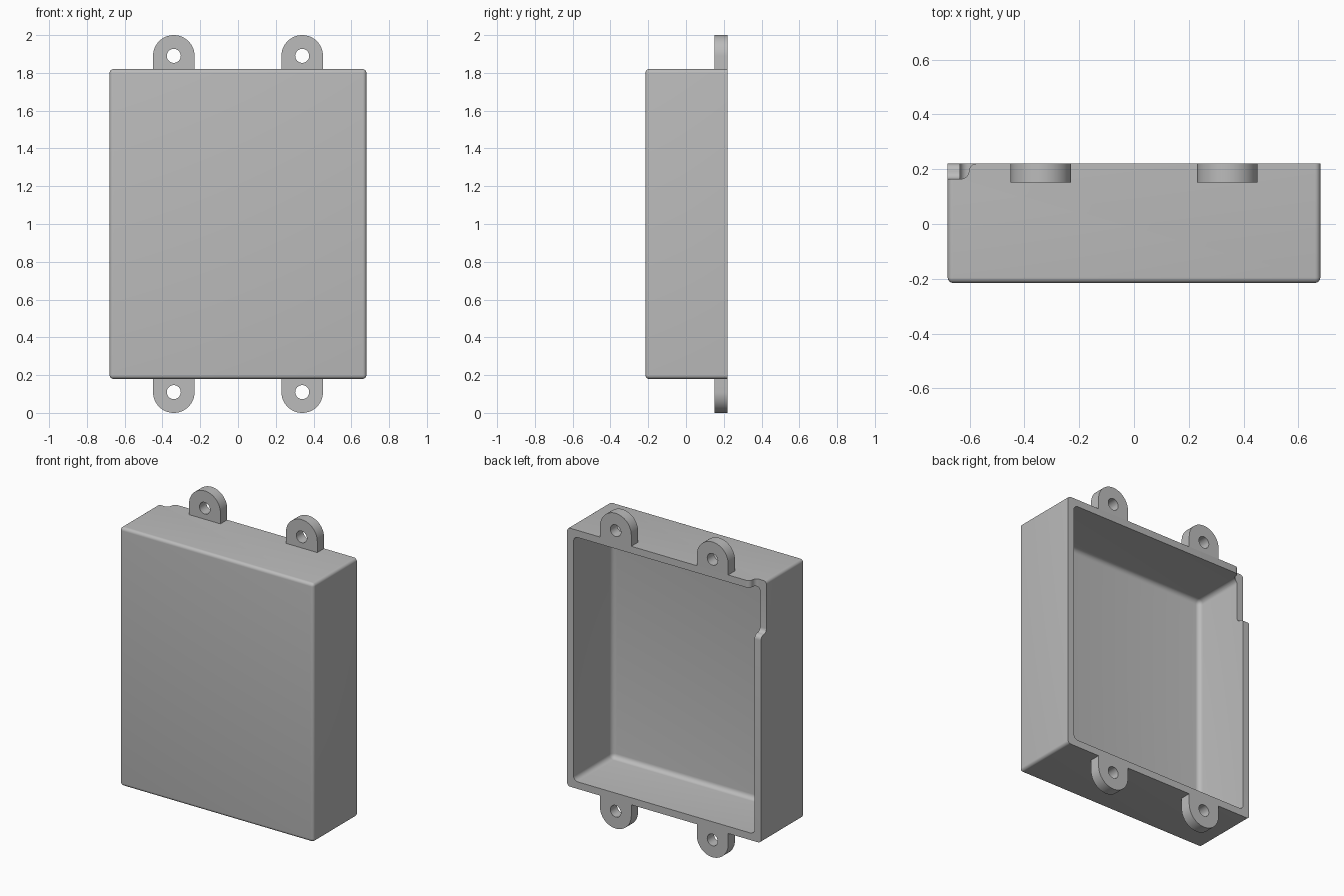
import bpy, bmesh, math
from mathutils import Vector

if "Cube" in bpy.data.objects:
    bpy.data.objects.remove(bpy.data.objects["Cube"], do_unlink=True)

grey = bpy.data.materials.new("plain grey")
grey.use_nodes = True
grey.diffuse_color = (0.5, 0.5, 0.5, 1)
grey.node_tree.nodes["Principled BSDF"].inputs["Base Color"].default_value = (0.5, 0.5, 0.5, 1)

HALF_X, FRONT, BACK = 0.68, -0.215, 0.22
BOTTOM, TOP = 0.18, 1.82
WALL = 0.045


def finish(bm, name):
    bmesh.ops.recalc_face_normals(bm, faces=bm.faces)
    mesh = bpy.data.meshes.new(name)
    bm.to_mesh(mesh)
    bm.free()
    obj = bpy.data.objects.new(name, mesh)
    mesh.materials.append(grey)
    bpy.context.collection.objects.link(obj)
    return obj


def tub(name, lo, hi, radius):
    """Box with every edge rounded except the rim at the back."""
    bm = bmesh.new()
    bmesh.ops.create_cube(bm, size=1)
    lo, hi = Vector(lo), Vector(hi)
    for v in bm.verts:
        v.co = [lo[i] + (v.co[i] + 0.5) * (hi[i] - lo[i]) for i in range(3)]
    edges = [e for e in bm.edges if min(v.co.y for v in e.verts) < hi.y - 0.001]
    bmesh.ops.bevel(bm, geom=edges, offset=radius, segments=6, profile=0.5, affect='EDGES')
    return finish(bm, name)


def prism(name, points, direction):
    """Extrude a closed outline along a direction."""
    bm = bmesh.new()
    face = bm.faces.new([bm.verts.new(p) for p in points])
    new = bmesh.ops.extrude_face_region(bm, geom=[face])["geom"]
    bmesh.ops.translate(bm, vec=direction, verts=[g for g in new if isinstance(g, bmesh.types.BMVert)])
    return finish(bm, name)


def arc(cx, cy, r, start, end, steps):
    angles = [math.radians(start + (end - start) * i / steps) for i in range(steps + 1)]
    return [(cx + r * math.cos(a), cy + r * math.sin(a)) for a in angles]


def cut(obj, cutter):
    mod = obj.modifiers.new("cut", 'BOOLEAN')
    mod.operation, mod.solver, mod.object = 'DIFFERENCE', 'EXACT', cutter
    bpy.context.view_layer.objects.active = obj
    bpy.ops.object.modifier_apply(modifier=mod.name)
    bpy.data.objects.remove(cutter, do_unlink=True)


def smooth(obj):
    bpy.ops.object.select_all(action='DESELECT')
    obj.select_set(True)
    bpy.context.view_layer.objects.active = obj
    bpy.ops.object.shade_smooth_by_angle(angle=math.radians(30))


def notch_outline(far):
    """Distance from the corner against y: flat floor, then an S-shaped end."""
    r = 0.0275
    s_curve = arc(0.05, BACK - r, r, -90, 0, 6) + arc(0.05 + 2 * r, BACK - r, r, 180, 90, 6)[1:]
    return [(far, BACK - 2 * r)] + s_curve + [(0.105, BACK + 0.1), (far, BACK + 0.1)]


# Hollow case, open at the back
case = tub("case", (-HALF_X, FRONT, BOTTOM), (HALF_X, BACK, TOP), 0.02)
cut(case, tub("cavity_cutter",
              (-HALF_X + WALL, FRONT + WALL, BOTTOM + WALL),
              (HALF_X - WALL, BACK + 0.1, TOP - WALL), 0.03))

# Cable notch round the upper corner of the rim
cut(case, prism("top_notch_cutter",
                [(-HALF_X + d, y, TOP - 0.08) for d, y in notch_outline(-0.1)], (0, 0, 0.2)))
side = [(d + 0.25 if d > 0 else d, y) for d, y in notch_outline(-0.1)]
cut(case, prism("side_notch_cutter",
                [(-HALF_X - 0.1, y, TOP - d) for d, y in side], (0.155, 0, 0)))
smooth(case)

# Four mounting tabs with screw holes
TAB_X, TAB_R, TAB_FRONT = 0.34, 0.11, 0.152
for end, edge, up in (("upper", TOP, 1), ("lower", BOTTOM, -1)):
    for side_name, sx in (("left", 1), ("right", -1)):
        centre = edge + up * 0.07
        outline = arc(0, 0, TAB_R, 0, 180, 32)
        points = [(sx * TAB_X + x, TAB_FRONT, centre + up * z) for x, z in outline]
        points += [(sx * TAB_X + s * TAB_R, TAB_FRONT, edge) for s in (-1, 1)]
        tab = prism(f"{end}_{side_name}_tab", points, (0, BACK - TAB_FRONT, 0))
        hole = arc(sx * TAB_X, centre, 0.037, 0, 360, 32)[:-1]
        cut(tab, prism("hole_cutter", [(x, 0.1, z) for x, z in hole], (0, 0.2, 0)))
        smooth(tab)
